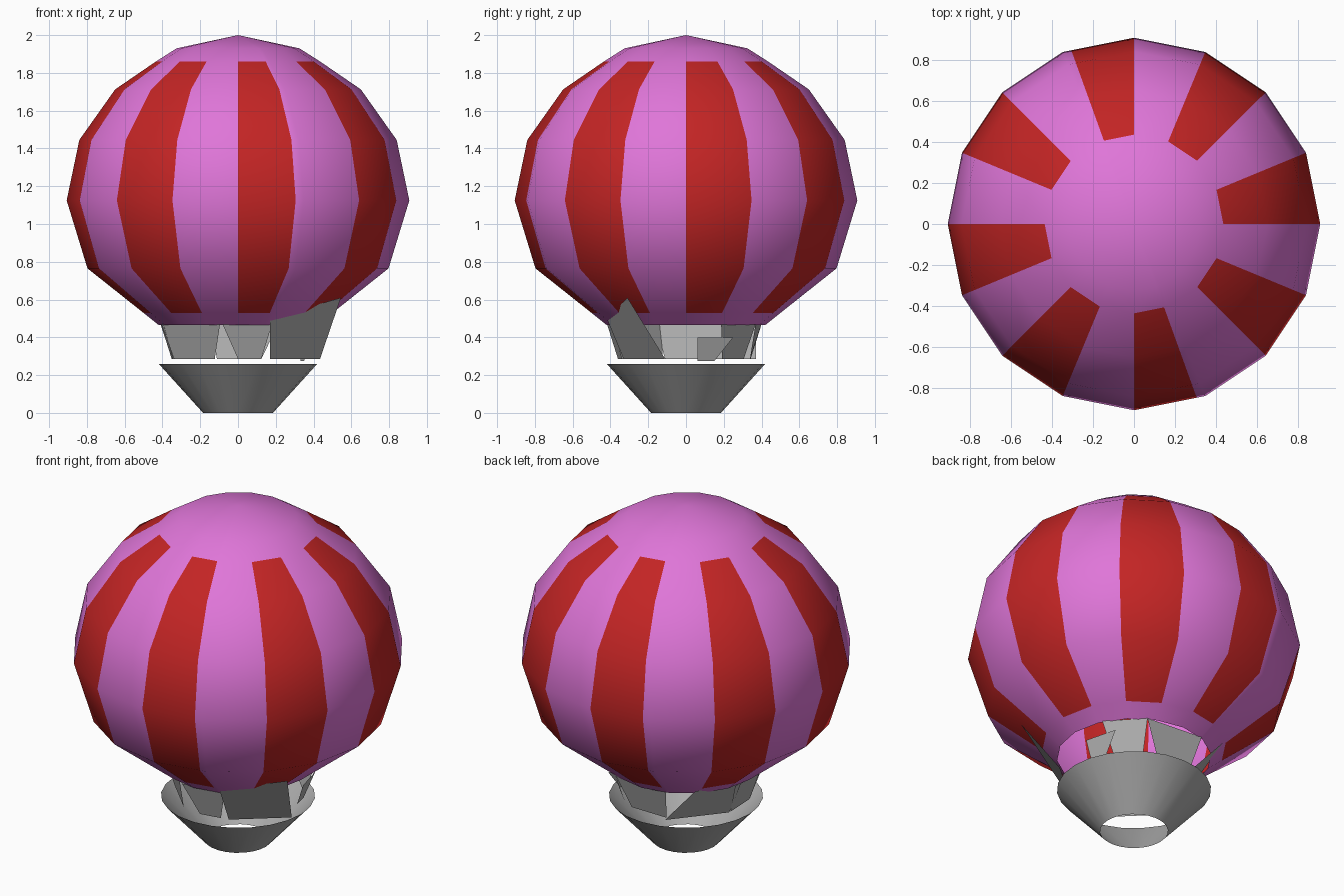
import bpy, bmesh, math
from mathutils import Vector

if "Cube" in bpy.data.objects:
    bpy.data.objects.remove(bpy.data.objects["Cube"])


def material(name, rgb):
    m = bpy.data.materials.new(name)
    m.diffuse_color = (*rgb, 1)
    m.use_nodes = True
    m.node_tree.nodes["Principled BSDF"].inputs["Base Color"].default_value = m.diffuse_color
    return m


PINK = material("pink", (0.74, 0.18, 0.69))
RED = material("red", (0.55, 0.018, 0.018))
GREY = material("grey", (0.42, 0.42, 0.42))


def finish(bm, name, mats, smooth=False):
    me = bpy.data.meshes.new(name)
    bm.normal_update()
    bm.to_mesh(me)
    bm.free()
    for m in mats:
        me.materials.append(m)
    for p in me.polygons:
        p.use_smooth = smooth
    ob = bpy.data.objects.new(name, me)
    bpy.context.collection.objects.link(ob)
    return ob


def polar(r, deg, z):
    a = math.radians(deg)
    return Vector((r * math.cos(a), r * math.sin(a), z))


def skin(bm, rows):
    """Quads between closed rings of points, lowest ring first."""
    rings = [[bm.verts.new(p) for p in row] for row in rows]
    faces = []
    for lo, hi in zip(rings, rings[1:]):
        n = len(lo)
        for i in range(n):
            j = (i + 1) % n
            faces.append((i, bm.faces.new((lo[i], lo[j], hi[j], hi[i]))))
    return rings, faces


# Envelope: 16-sided lathe, with extra rings where the stripes start and stop
STRIPE_LOW, STRIPE_HIGH = 0.53, 1.86
profile = [(0.42, 0.465), (0.501, STRIPE_LOW), (0.797, 0.765), (0.907, 1.125),
           (0.84, 1.445), (0.65, 1.713), (0.435, STRIPE_HIGH), (0.325, 1.93)]


def ring(r, z):
    pts, stripe = [], []
    for k in range(16):
        a, b = polar(r, -90 + 22.5 * k, z), polar(r, -67.5 + 22.5 * k, z)
        pts.append(a)
        stripe.append(k % 2 == 0)
        if k in (0, 8):                      # front and back stripes are narrower
            pts.append(a.lerp(b, 0.88))
            stripe.append(False)
    return pts, stripe


bm = bmesh.new()
stripe = ring(1, 0)[1]
rings, faces = skin(bm, [ring(r, z)[0] for r, z in profile])
for i, f in faces:
    z = f.calc_center_median().z
    f.material_index = int(stripe[i] and STRIPE_LOW < z < STRIPE_HIGH)
top = bm.verts.new((0, 0, 2))
for i, v in enumerate(rings[-1]):
    bm.faces.new((v, rings[-1][(i + 1) % len(rings[-1])], top))
finish(bm, "envelope", [PINK, RED], True)

# Basket: open cone
bm = bmesh.new()
skin(bm, [[polar(r, 15 * i, z) for i in range(24)] for r, z in ((0.185, 0.0), (0.42, 0.26))])
finish(bm, "basket", [GREY], True)


def plate(name, pts):
    bm = bmesh.new()
    bm.faces.new([bm.verts.new(p) for p in pts])
    finish(bm, name, [GREY])


# Skirt panels hanging below the mouth: bottom angles, then top angles
panels = {
    "front_panel": (-90, -70, -101, -65),
    "front_left_panel": (-160, -110, -162, -103),
    "left_panel": (167, 198, 164, 202),
    "back_panel": (70, 108, 60, 110),
    "back_right_panel": (32, 58, 26, 60),
}
for name, (b0, b1, t0, t1) in panels.items():
    plate(name, [polar(0.36, b0, 0.285), polar(0.36, b1, 0.285),
                 polar(0.425, t1, 0.468), polar(0.425, t0, 0.468)])

# Loose flaps
plate("front_right_flap", [(0.17, -0.33, 0.285), (0.434, -0.11, 0.285),
                           (0.545, -0.31, 0.61), (0.17, -0.42, 0.5)])
plate("back_left_flap", [(-0.12, 0.37, 0.285), (-0.35, 0.09, 0.285),
                         (-0.41, 0.06, 0.47), (-0.32, 0.37, 0.51)])
plate("low_right_flap", [(0.35, 0.06, 0.275), (0.33, 0.15, 0.275),
                         (0.34, 0.25, 0.40), (0.39, 0.06, 0.40)])
